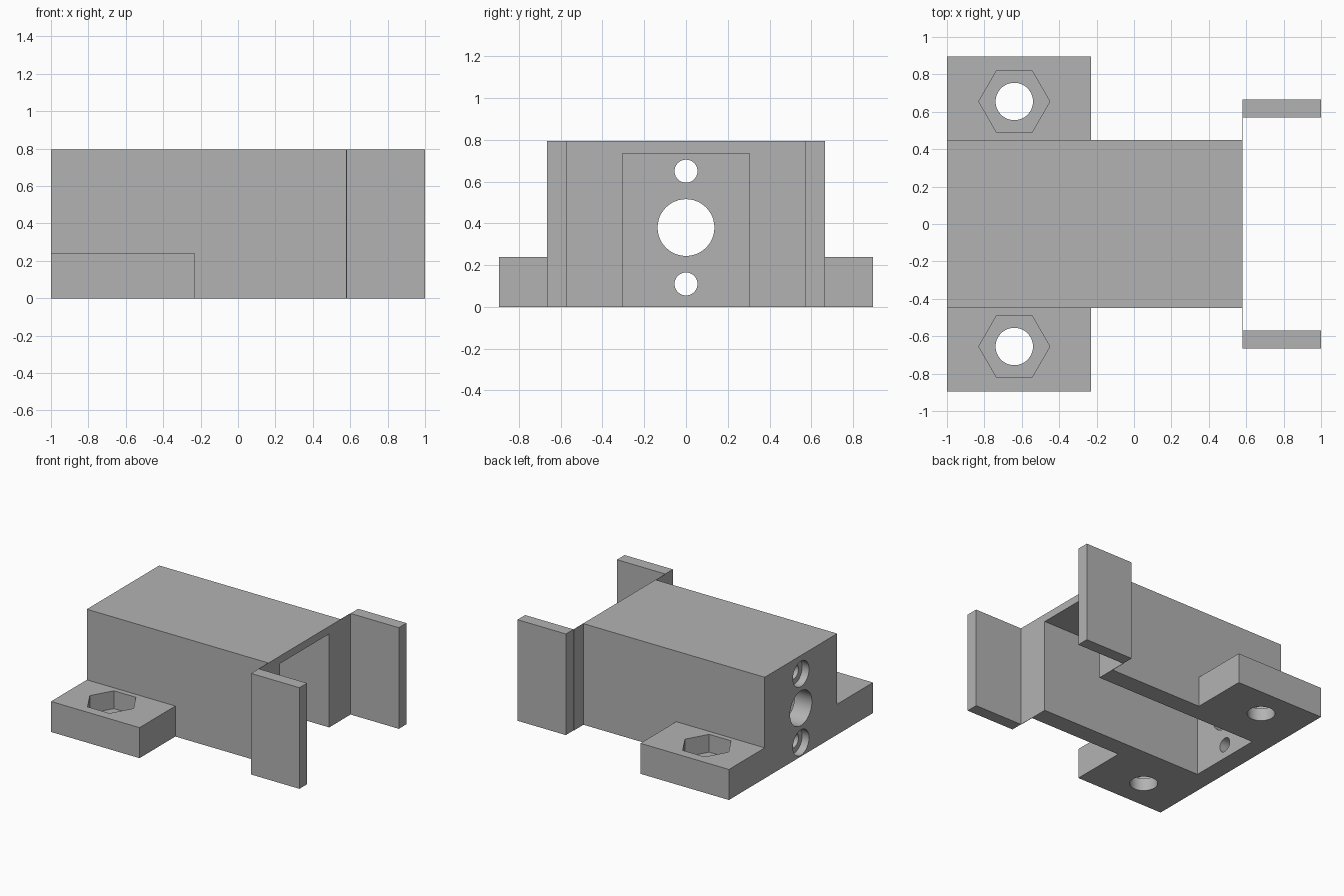
import bpy
from math import radians
from mathutils import Matrix

if "Cube" in bpy.data.objects:
    bpy.data.objects.remove(bpy.data.objects["Cube"], do_unlink=True)

grey = bpy.data.materials.new("plain_grey")
grey.use_nodes = True
grey.diffuse_color = (0.45, 0.45, 0.45, 1)
grey.node_tree.nodes["Principled BSDF"].inputs["Base Color"].default_value = grey.diffuse_color


def box(name, x, y, z):
    """Box spanning the given (low, high) ranges."""
    bpy.ops.mesh.primitive_cube_add(size=1)
    ob = bpy.context.object
    ob.name = name
    size = [hi - lo for lo, hi in (x, y, z)]
    centre = [(hi + lo) / 2 for lo, hi in (x, y, z)]
    ob.data.transform(Matrix.Translation(centre) @ Matrix.Diagonal((*size, 1)))
    ob.data.materials.append(grey)
    return ob


def prism(name, radius, depth, centre, sides=48, along_x=False):
    """Upright or x-aligned prism; a vertex points along +x when upright."""
    bpy.ops.mesh.primitive_cylinder_add(vertices=sides, radius=radius, depth=depth)
    ob = bpy.context.object
    ob.name = name
    turn = Matrix.Rotation(radians(90), 4, "Y" if along_x else "Z")
    ob.data.transform(Matrix.Translation(centre) @ turn)
    ob.data.materials.append(grey)
    return ob


def combine(target, tool, operation):
    tool.hide_render = True
    mod = target.modifiers.new("join_or_cut", "BOOLEAN")
    mod.operation, mod.object, mod.solver = operation, tool, "EXACT"
    bpy.context.view_layer.objects.active = target
    bpy.ops.object.modifier_apply(modifier=mod.name)
    bpy.data.objects.remove(tool, do_unlink=True)


BACK, MOUTH, TOP = -1.0, 0.58, 0.795

# Housing with a wide mounting base
housing = box("housing", (BACK, MOUTH), (-0.45, 0.45), (0, TOP))
combine(housing, box("base", (BACK, -0.23), (-0.895, 0.895), (0, 0.24)), "UNION")

# Channel open at the mouth and underneath
combine(housing, box("channel", (-0.85, 1), (-0.305, 0.305), (-0.2, 0.735)), "DIFFERENCE")

# Shaft hole and two counterbored screw holes in the end wall
combine(housing, prism("shaft_hole", 0.136, 0.4, (-0.95, 0, 0.38), along_x=True), "DIFFERENCE")
for z in (0.11, 0.65):
    combine(housing, prism("screw_hole", 0.055, 0.4, (-0.95, 0, z), along_x=True), "DIFFERENCE")
    combine(housing, prism("counterbore", 0.1, 0.12, (BACK, 0, z), along_x=True), "DIFFERENCE")

# Bolt holes with hexagonal nut pockets in the base ears
for y in (-0.655, 0.655):
    combine(housing, prism("bolt_hole", 0.1, 0.8, (-0.64, y, 0.1)), "DIFFERENCE")
    pocket = prism("nut_pocket", 0.19, 0.28, (-0.64, y, 0.24), sides=6)
    # Points of the hexagon lie along x
    pocket.data.transform(Matrix.Translation((-0.64, y, 0)) @ Matrix.Rotation(radians(0), 4, "Z")
                          @ Matrix.Translation((0.64, -y, 0)))
    combine(housing, pocket, "DIFFERENCE")

bpy.ops.object.select_all(action="DESELECT")
housing.select_set(True)
bpy.context.view_layer.objects.active = housing
bpy.ops.object.shade_smooth_by_angle(angle=radians(30))

# Side plates at the mouth, each joined to the housing by a thin web
for side, s in (("right", -1), ("left", 1)):
    box(side + "_plate", (MOUTH, 1), sorted((0.57 * s, 0.665 * s)), (0, TOP))
    box(side + "_web", (MOUTH - 0.003, MOUTH), sorted((0.45 * s, 0.57 * s)), (0, TOP))
